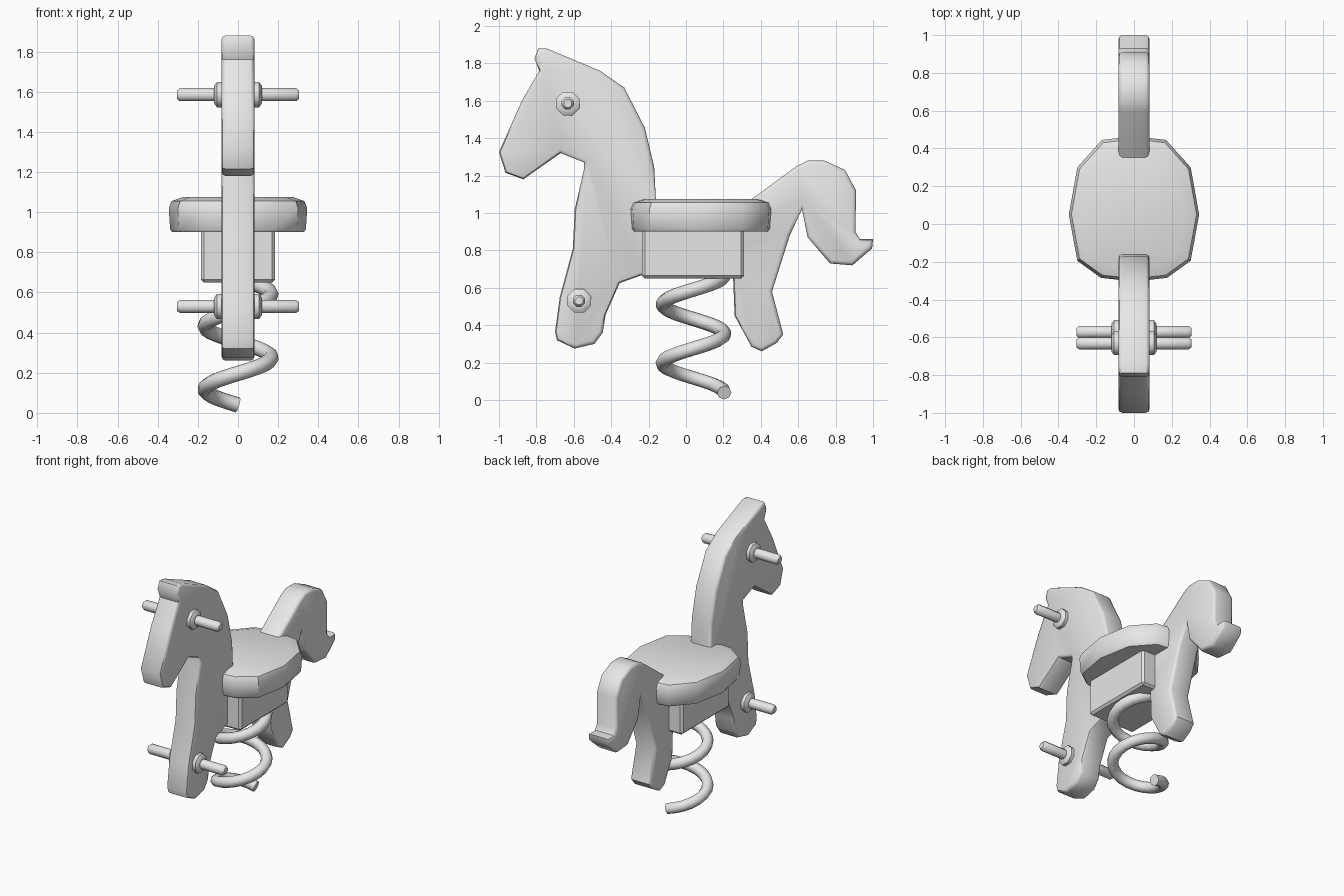
import bpy
import bmesh
from math import cos, sin, pi, radians
from mathutils import Vector

default_cube = bpy.data.objects.get("Cube")
if default_cube:
    bpy.data.objects.remove(default_cube, do_unlink=True)

grey = bpy.data.materials.new("plain grey")
grey.use_nodes = True
grey.diffuse_color = (0.8, 0.8, 0.8, 1)
grey.node_tree.nodes["Principled BSDF"].inputs["Base Color"].default_value = grey.diffuse_color


def finish(name, bm, angle=35):
    """Turn a bmesh into a named, shaded object."""
    bmesh.ops.recalc_face_normals(bm, faces=bm.faces)
    mesh = bpy.data.meshes.new(name)
    bm.to_mesh(mesh)
    bm.free()
    mesh.materials.append(grey)
    obj = bpy.data.objects.new(name, mesh)
    bpy.context.collection.objects.link(obj)
    bpy.ops.object.select_all(action="DESELECT")
    obj.select_set(True)
    bpy.context.view_layer.objects.active = obj
    bpy.ops.object.shade_smooth_by_angle(angle=radians(angle))
    return obj


def loft(name, sections, angle=35):
    """Skin closed cross-sections and cap both ends."""
    bm = bmesh.new()
    rings = [[bm.verts.new(p) for p in section] for section in sections]
    for low, high in zip(rings, rings[1:]):
        count = len(low)
        for i in range(count):
            j = (i + 1) % count
            bm.faces.new((low[i], low[j], high[j], high[i]))
    bm.faces.new(rings[0])
    bm.faces.new(rings[-1])
    return finish(name, bm, angle)


# Horse board: one side outline (y, z), thickened and rounded at its rims
head_and_neck = [(-.605, .81), (-.595, 1.02), (-.545, 1.235), (-.545, 1.27), (-.67, 1.32),
                 (-.87, 1.18), (-.965, 1.215), (-1, 1.325), (-.88, 1.595), (-.785, 1.76),
                 (-.81, 1.825), (-.79, 1.88), (-.745, 1.88), (-.46, 1.76), (-.33, 1.67),
                 (-.22, 1.455), (-.17, 1.245), (-.16, 1.05)]
tail = [(.3, 1.04), (.36, 1.08), (.59, 1.25), (.65, 1.28), (.74, 1.28), (.85, 1.23),
        (.91, 1.12), (.905, .9), (.93, .86), (1, .86), (.995, .81), (.89, .72),
        (.77, .73), (.65, .87), (.62, 1.02)]
back_leg = [(.555, .88), (.46, .58), (.52, .35), (.485, .305), (.405, .26),
            (.35, .285), (.26, .45), (.25, .7)]
front_leg = [(-.23, .67), (-.355, .625), (-.43, .455), (-.445, .36), (-.49, .3),
             (-.595, .275), (-.69, .32), (-.7, .365), (-.675, .55)]
outline = head_and_neck + tail + back_leg + front_leg

half_width = .082
bm = bmesh.new()
sides = [[bm.verts.new((x, y, z)) for y, z in outline] for x in (-half_width, half_width)]
caps = [bm.faces.new(side) for side in sides]
for i in range(len(outline)):
    j = (i + 1) % len(outline)
    bm.faces.new((sides[0][i], sides[0][j], sides[1][j], sides[1][i]))
bm.normal_update()
bmesh.ops.recalc_face_normals(bm, faces=bm.faces)
rim = [edge for cap in caps for edge in cap.edges]
bmesh.ops.bevel(bm, geom=rim, offset=.02, segments=2, profile=.5,
                affect="EDGES", clamp_overlap=False)
finish("horse_board", bm, 45)

# Seat: rounded outline (x, y), mirrored, stacked with a soft upper rim
half = [(0, -.305), (.175, -.285), (.3, -.195), (.345, .05), (.3, .3), (.17, .445), (0, .465)]
seat_outline = half + [(-x, y) for x, y in reversed(half[1:-1])]
middle = .08


def seat_section(scale, z):
    return [(x * scale, middle + (y - middle) * scale, z) for x, y in seat_outline]


loft("seat", [seat_section(s, z) for s, z in
              [(.95, .9), (.98, .915), (1, 1.02), (.96, 1.055), (.8, 1.075)]], 40)

# Seat block under the seat
bm = bmesh.new()
bmesh.ops.create_cube(bm, size=1)
for v in bm.verts:
    v.co = Vector((v.co.x * .37, v.co.y * .545 + .0375, v.co.z * .27 + .785))
bmesh.ops.bevel(bm, geom=bm.edges[:], offset=.015, segments=1, affect="EDGES")
finish("seat_block", bm, 30)

# Hand grips and foot rests: eight-sided bars with a collar on each side
bar_half = [(-.305, .022), (-.29, .035), (-.12, .035), (-.12, .046), (-.105, .068), (-.07, .068)]
bar_profile = bar_half + [(-x, r) for x, r in reversed(bar_half)]


def cross_bar(name, y, z):
    turns = [(i + .5) * pi / 4 for i in range(8)]
    loft(name, [[(x, y + r * cos(t), z + r * sin(t)) for t in turns]
                for x, r in bar_profile], 50)


cross_bar("hand_grips", -.632, 1.585)
cross_bar("foot_rests", -.572, .53)

# Coil spring: two turns from the ground up into the block
curve = bpy.data.curves.new("spring", "CURVE")
curve.dimensions = "3D"
curve.bevel_depth = .038
curve.bevel_resolution = 2
curve.use_fill_caps = True
spline = curve.splines.new("POLY")
steps = 40
spline.points.add(steps)
for i, point in enumerate(spline.points):
    t = i / steps
    turn = pi / 2 + t * 4 * pi
    point.co = (.165 * cos(turn), .04 + .165 * sin(turn), .039 + t * .63, 1)
    point.radius = 1
spline.use_smooth = True
curve.materials.append(grey)
spring = bpy.data.objects.new("spring", curve)
bpy.context.collection.objects.link(spring)
